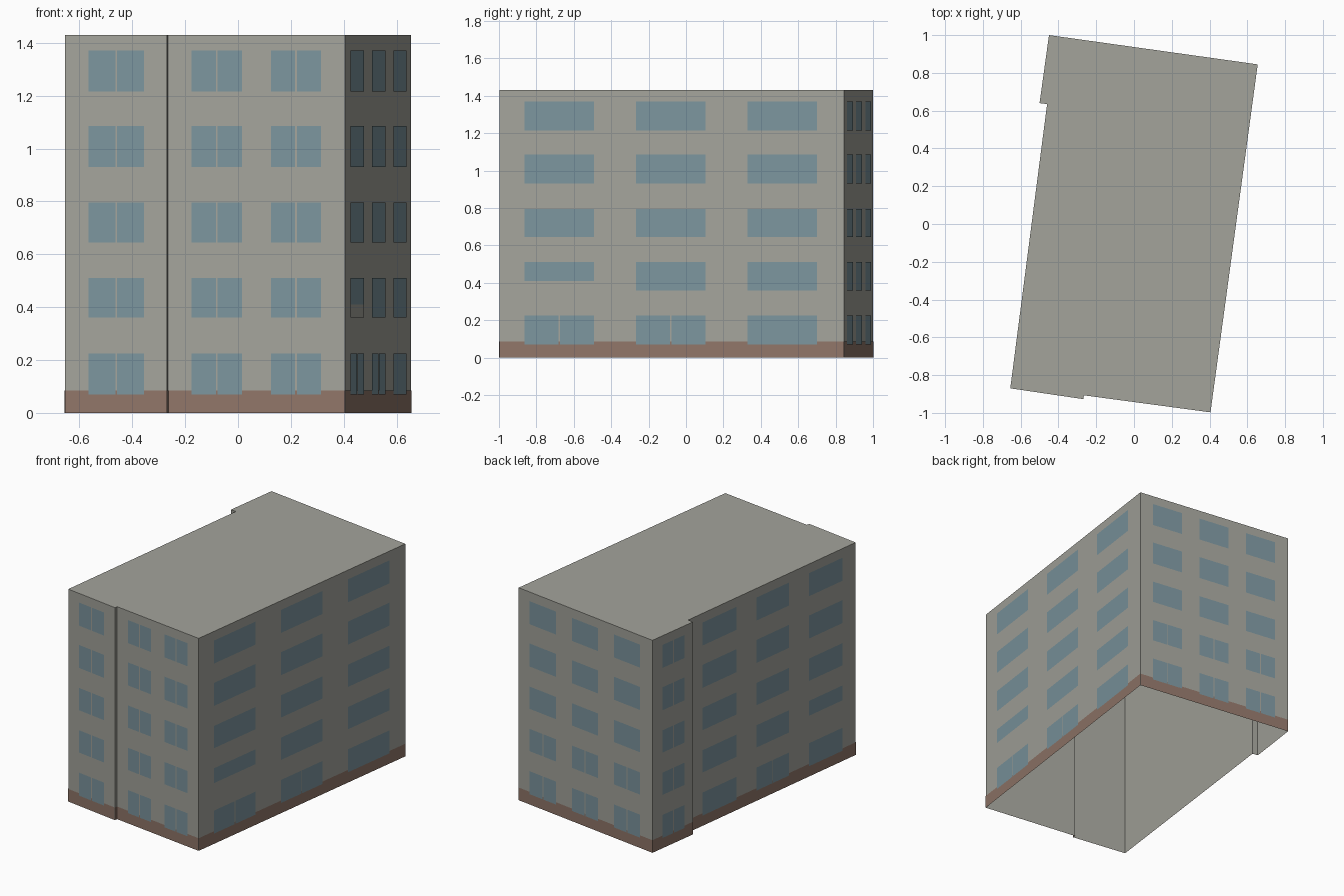
import bpy
import bmesh
from mathutils import Vector

default = bpy.data.objects.get("Cube")
if default:
    bpy.data.objects.remove(default, do_unlink=True)


def material(name, rgb):
    m = bpy.data.materials.new(name)
    m.use_nodes = True
    m.diffuse_color = (*rgb, 1)
    m.node_tree.nodes["Principled BSDF"].inputs["Base Color"].default_value = (*rgb, 1)
    return m


PLASTER = material("grey plaster", (0.37, 0.37, 0.33))
BRICK = material("brown base", (0.28, 0.18, 0.14))
GLASS = material("blue glass", (0.20, 0.30, 0.34))

HEIGHT, BASE = 1.43, 0.085
FLOORS = [(0.07, 0.225), (0.36, 0.51), (0.645, 0.795), (0.93, 1.085), (1.215, 1.37)]
SILL = 0.41      # raised sill of the short windows

# Footprint corners, counter-clockwise from the front right corner
front_a, step_out, step_in = (-0.655, -0.87), (-0.269, -0.927), (-0.265, -0.907)
front_b, back_b, back_a = (0.405, -0.997), (0.655, 0.845), (-0.45, 1.0)
bay_out, bay_in = (-0.50, 0.64), (-0.46, 0.635)
FOOTPRINT = [front_a, step_out, step_in, front_b, back_b, back_a, bay_out, bay_in]


def finish(bm, name, mat):
    mesh = bpy.data.meshes.new(name)
    bm.to_mesh(mesh)
    bm.free()
    mesh.materials.append(mat)
    obj = bpy.data.objects.new(name, mesh)
    bpy.context.collection.objects.link(obj)


def plate(bm, p, q, u0, u1, z0, z1, off):
    """Rectangle lying just in front of wall p-q, between fractions u0 and u1."""
    p, q = Vector(p), Vector(q)
    d = q - p
    n = Vector((d.y, -d.x)).normalized() * off
    a, b = p + d * u0 + n, p + d * u1 + n
    bm.faces.new([bm.verts.new((v.x, v.y, z))
                  for v, z in ((a, z0), (b, z0), (b, z1), (a, z1))])


# Outer shell: walls and flat roof, open underneath
bm = bmesh.new()
low = [bm.verts.new((x, y, 0)) for x, y in FOOTPRINT]
high = [bm.verts.new((x, y, HEIGHT)) for x, y in FOOTPRINT]
for i in range(len(low)):
    j = (i + 1) % len(low)
    bm.faces.new((low[i], low[j], high[j], high[i]))
bm.faces.new(high)
finish(bm, "walls_and_roof", PLASTER)

# Brown band round the foot of the walls
bm = bmesh.new()
for p, q in zip(FOOTPRINT, FOOTPRINT[1:] + FOOTPRINT[:1]):
    plate(bm, p, q, 0, 1, 0, BASE, 0.0015)
finish(bm, "base_band", BRICK)

# Windows: wall ends, columns as fractions, split test (column, floor), short column
WALLS = {
    "front_left": (front_a, step_out, [(0.233, 0.777)], lambda c, f: True, None),
    "front_right": (step_in, front_b, [(0.134, 0.418), (0.582, 0.866)],
                    lambda c, f: True, None),
    "right_side": (front_b, back_b, [(0.073, 0.274), (0.397, 0.598), (0.72, 0.921)],
                   lambda c, f: f == 0 and c < 2, 0),
    "back": (back_b, back_a, [(0.085, 0.282), (0.40, 0.597), (0.714, 0.911)],
             lambda c, f: f < 2, None),
    "left_bay": (back_a, bay_out, [(0.24, 0.78)], lambda c, f: True, None),
    "left_side": (bay_in, front_a, [(0.084, 0.286), (0.405, 0.60), (0.72, 0.92)],
                  lambda c, f: f == 0 and c == 1, 2),
}
panels = bmesh.new()
for name, (p, q, columns, split, short) in WALLS.items():
    bm = bmesh.new()
    gap = 0.0035 / (Vector(q) - Vector(p)).length
    for c, (u0, u1) in enumerate(columns):
        for f, (z0, z1) in enumerate(FLOORS):
            if c == short and f == 1:
                plate(panels, p, q, u0, u1, z0, SILL, 0.003)
                z0 = SILL
            mid = (u0 + u1) / 2
            parts = [(u0, mid - gap), (mid + gap, u1)] if split(c, f) else [(u0, u1)]
            for a, b in parts:
                plate(bm, p, q, a, b, z0, z1, 0.003)
    finish(bm, name + "_windows", GLASS)

# Plain panels under the short windows
finish(panels, "infill_panels", PLASTER)
